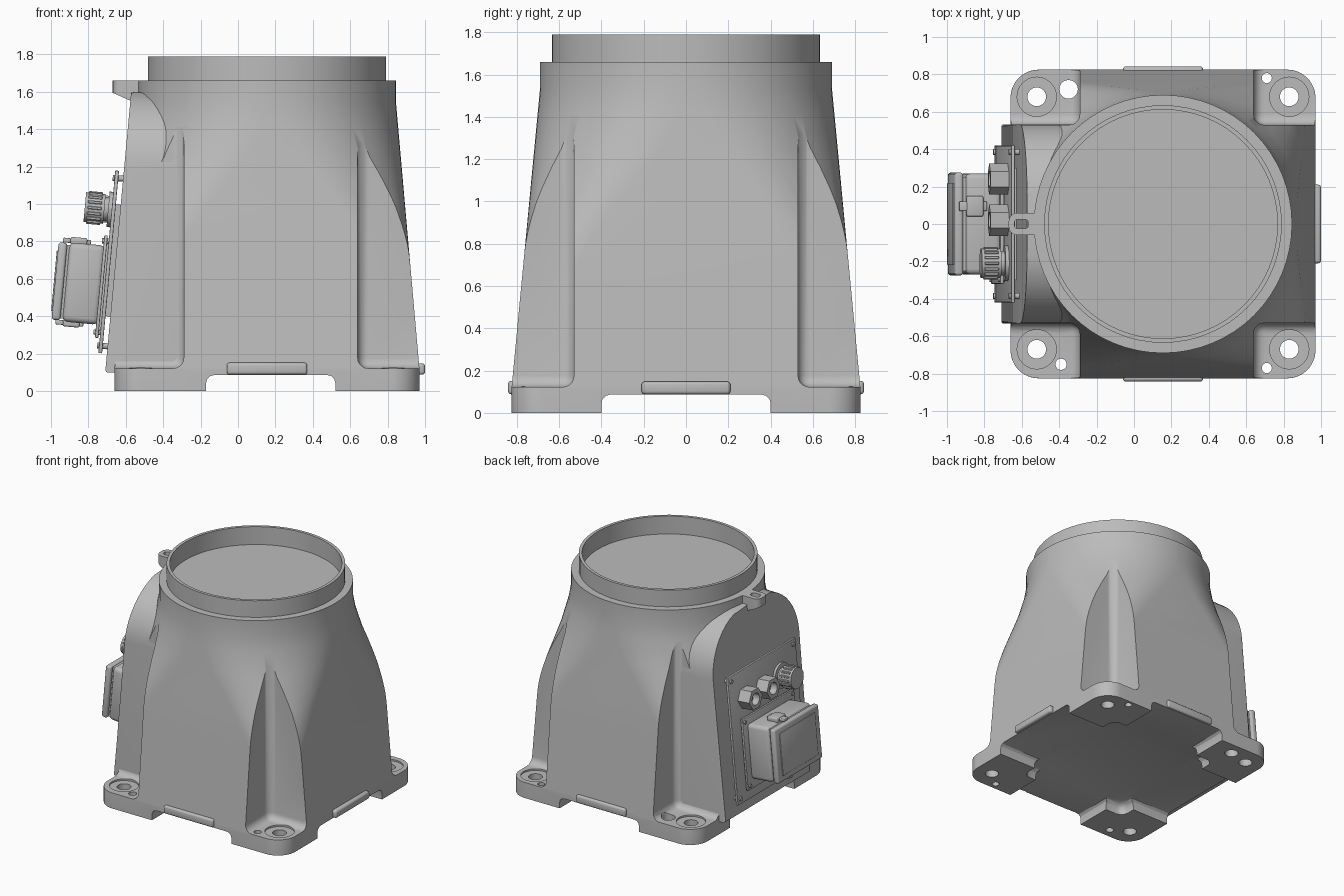
import bpy, bmesh
from math import radians, cos, sin, pi
from mathutils import Matrix, Vector

cube = bpy.data.objects.get("Cube")
if cube:
    bpy.data.objects.remove(cube, do_unlink=True)

grey = bpy.data.materials.new("cast_grey")
grey.use_nodes = True
grey.diffuse_color = (0.5, 0.5, 0.5, 1)
grey.node_tree.nodes["Principled BSDF"].inputs["Base Color"].default_value = (0.5, 0.5, 0.5, 1)

CX = 0.155                                  # axis of the round neck


def finish(bm, name, matrix=None):
    bmesh.ops.recalc_face_normals(bm, faces=bm.faces)
    mesh = bpy.data.meshes.new(name)
    bm.to_mesh(mesh)
    bm.free()
    mesh.materials.append(grey)
    ob = bpy.data.objects.new(name, mesh)
    if matrix:
        ob.matrix_world = matrix
    bpy.context.collection.objects.link(ob)
    return ob


def box(name, x, y, z, bevel=0.0, matrix=None, segments=3):
    bm = bmesh.new()
    size = [b - a for a, b in (x, y, z)]
    mid = [(a + b) / 2 for a, b in (x, y, z)]
    bmesh.ops.create_cube(bm, size=1, matrix=Matrix.Translation(mid) @ Matrix.Diagonal((*size, 1)))
    if bevel:
        bmesh.ops.bevel(bm, geom=bm.edges[:], offset=bevel, segments=segments,
                        profile=0.5, affect='EDGES')
    return finish(bm, name, matrix)


def cylinder(name, base, radius, height, axis='Z', sides=32, matrix=None):
    bm = bmesh.new()
    turn = Matrix.Rotation(pi / 2, 4, 'Y') if axis == 'X' else Matrix()
    bmesh.ops.create_cone(bm, cap_ends=True, segments=sides, radius1=radius, radius2=radius,
                          depth=height, matrix=Matrix.Translation(base) @ turn
                          @ Matrix.Translation((0, 0, height / 2)))
    return finish(bm, name, matrix)


def select_only(ob):
    bpy.ops.object.select_all(action='DESELECT')
    ob.select_set(True)
    bpy.context.view_layer.objects.active = ob


def cut(ob, cutter):
    select_only(ob)
    mod = ob.modifiers.new("cut", 'BOOLEAN')
    mod.operation, mod.solver, mod.object = 'DIFFERENCE', 'EXACT', cutter
    bpy.ops.object.modifier_apply(modifier=mod.name)
    bpy.data.objects.remove(cutter, do_unlink=True)


def rounded_ring(hx, hy, r, steps=16):
    pts = []
    for q, (sx, sy) in enumerate(((1, 1), (-1, 1), (-1, -1), (1, -1))):
        for i in range(steps + 1):
            a = (q + i / steps) * pi / 2
            pts.append((sx * (hx - r) + r * cos(a), sy * (hy - r) + r * sin(a)))
    return pts


# Housing: square foot lofted into a round neck with a spigot and recessed disc
def wall(z, r):
    t = (z - 0.12) / 1.42
    return z, 0.815 - 0.125 * t, 0.825 - 0.135 * t, r


def circle(z, r):
    return z, r, r, r - 0.001


levels = [(0, 0.815, 0.825, 0.15)]
levels += [wall(z, r) for z, r in ((0.12, 0.15), (0.45, 0.18), (0.75, 0.27), (1.0, 0.42),
                                   (1.25, 0.6), (1.42, 0.675))]
levels += [circle(z, r) for z, r in ((1.54, 0.69), (1.66, 0.69), (1.66, 0.635),
                                     (1.79, 0.635), (1.79, 0.612), (1.65, 0.612))]
bm = bmesh.new()
rings = [[bm.verts.new((CX + x, y, z)) for x, y in rounded_ring(hx, hy, r)]
         for z, hx, hy, r in levels]
for low, high in zip(rings, rings[1:]):
    for i in range(len(low)):
        j = (i + 1) % len(low)
        bm.faces.new((low[i], low[j], high[j], high[i]))
bm.faces.new(rings[0])
bm.faces.new(rings[-1])
housing = finish(bm, "housing")

# Corner pockets above the feet
for x in ((-1.4, -0.29), (0.64, 1.5)):
    for y in ((-1.5, -0.53), (0.53, 1.5)):
        cut(housing, box("pocket", x, y, (0.122, 2.2), 0.055, segments=5))

# Raised underside between the feet
cut(housing, box("underside_y", (-0.17, 0.52), (-1.2, 1.2), (-0.4, 0.085), 0.04))
cut(housing, box("underside_x", (-1.2, 1.5), (-0.4, 0.4), (-0.4, 0.086), 0.04))
cut(housing, box("underside_mid", (-0.33, 0.64), (-0.53, 0.53), (-0.4, 0.087), 0.06))

# Mounting holes with shallow counterbores, and dowel holes
for x in (-0.52, 0.83):
    for y in (-0.67, 0.68):
        cut(housing, cylinder("counterbore", (x, y, 0.11), 0.105, 0.1))
        cut(housing, cylinder("bolt_hole", (x, y, -0.1), 0.05, 0.4))
for x, y, r in ((-0.35, 0.72, 0.05), (-0.39, -0.75, 0.03), (0.71, 0.78, 0.027), (0.71, -0.77, 0.027)):
    cut(housing, cylinder("dowel_hole", (x, y, -0.1), r, 0.4, sides=20))

# Small raised pads on the lower edges
box("front_pad", (-0.06, 0.37), (-0.842, -0.78), (0.088, 0.152), 0.015)
box("back_pad", (-0.06, 0.37), (0.78, 0.842), (0.088, 0.152), 0.015)
box("right_pad", (0.92, 1.0), (-0.21, 0.21), (0.088, 0.148), 0.015)

# Arched side block with a leaning face
LEAN = 0.0926
HALF, TOP, ARC = 0.533, 1.6, 0.42
outline = [(-HALF, 0.1), (HALF, 0.1)]
for i in range(25):
    a = pi * i / 24
    side = (HALF - ARC) * (1 if i < 12 else -1 if i > 12 else 0)
    outline.append((side + ARC * cos(a), TOP - ARC + ARC * sin(a)))
bm = bmesh.new()
front = [bm.verts.new((-0.71 + LEAN * (z - 0.1), y, z)) for y, z in outline]
back = [bm.verts.new((-0.2, y, z)) for y, z in outline]
face = bm.faces.new(front)
bm.faces.new(back[::-1])
for i in range(len(front)):
    j = (i + 1) % len(front)
    bm.faces.new((front[i], back[i], back[j], front[j]))
bmesh.ops.bevel(bm, geom=face.edges[:], offset=0.012, segments=2, profile=0.5, affect='EDGES')
finish(bm, "side_block")

# Lug beside the neck with a slot
bm = bmesh.new()
lug_profile = ((-0.67, 1.66), (-0.67, 1.595), (-0.57, 1.55), (-0.48, 1.55), (-0.48, 1.66))
a = [bm.verts.new((x, -0.06, z)) for x, z in lug_profile]
b = [bm.verts.new((x, 0.06, z)) for x, z in lug_profile]
bm.faces.new(a)
bm.faces.new(b[::-1])
for i in range(len(a)):
    j = (i + 1) % len(a)
    bm.faces.new((a[i], b[i], b[j], a[j]))
corner = [e for e in bm.edges if all(v.co.x < -0.66 for v in e.verts)
          and abs(e.verts[0].co.y - e.verts[1].co.y) < 0.01]
bmesh.ops.bevel(bm, geom=corner, offset=0.045, segments=5, profile=0.5, affect='EDGES')
lug = finish(bm, "lug")
cut(lug, box("slot", (-0.64, -0.565), (-0.025, 0.025), (1.4, 1.8), 0.02))

# Frame on the leaning face: local x outward, local z up the slope
up = Vector((LEAN, 0, 1)).normalized()
out = Vector((-up.z, 0, up.x))
FACE = Matrix(((out.x, 0, up.x, -0.71), (0, -1, 0, 0), (out.z, 0, up.z, 0.1), (0, 0, 0, 1)))

# Stacked cover plates with screws
box("cover_plate", (0.026, 0.046), (-0.42, 0.42), (0.1, 1.08), 0.004, FACE)
box("cover_spacer", (-0.01, 0.03), (-0.3, 0.3), (0.3, 0.9), 0, FACE)
box("connector_plate", (0.054, 0.072), (-0.32, 0.32), (0.18, 0.73), 0.004, FACE)
box("plate_gasket", (0.04, 0.056), (-0.28, 0.28), (0.22, 0.69), 0, FACE)
for y in (-1, 1):
    for z in (0.14, 1.04):
        cylinder("cover_screw", (-0.01, 0.385 * y, z), 0.016, 0.066, 'X', 16, FACE)
    for z in (0.21, 0.70):
        cylinder("plate_screw", (0.03, 0.295 * y, z), 0.014, 0.052, 'X', 16, FACE)

# Connector box with lid, rim and latches
box("connector_box", (0.06, 0.255), (-0.27, 0.27), (0.25, 0.675), 0.03, FACE)
box("lid_gasket", (0.24, 0.28), (-0.25, 0.25), (0.265, 0.66), 0, FACE)
box("connector_lid", (0.265, 0.312), (-0.275, 0.275), (0.255, 0.67), 0.015, FACE)
box("lid_panel", (0.3, 0.318), (-0.22, 0.22), (0.3, 0.625), 0.004, FACE)
for z0 in (0.225, 0.665):
    box("latch", (0.16, 0.25), (-0.15, -0.04), (z0, z0 + 0.04), 0.01, FACE)
    box("latch_arm", (0.14, 0.29), (-0.12, -0.07), (z0 + 0.007, z0 + 0.032), 0.006, FACE)

# Two hexagonal cable glands
for y in (-0.24, -0.02):
    gland = cylinder("hex_gland", (0.04, y, 0.87), 0.083, 0.105, 'X', 6, FACE)
    bore = cylinder("bore", (0.09, y, 0.87), 0.045, 0.2, 'X', 24, FACE)
    bpy.context.view_layer.update()
    cut(gland, bore)

# Round threaded connector: flange, neck, ribbed collar
cylinder("round_flange", (0.04, 0.21, 0.87), 0.095, 0.025, 'X', 32, FACE)
cylinder("round_neck", (0.06, 0.21, 0.87), 0.065, 0.13, 'X', 32, FACE)
collar = cylinder("round_collar", (0.085, 0.21, 0.87), 0.08, 0.105, 'X', 32, FACE)
for i in range(16):
    a = pi * i / 8
    box("collar_rib", (0.1, 0.175), (0.202 + 0.08 * cos(a), 0.218 + 0.08 * cos(a)),
        (0.862 + 0.08 * sin(a), 0.878 + 0.08 * sin(a)), 0.003, FACE, 1)
bpy.context.view_layer.update()
cut(collar, cylinder("bore", (0.17, 0.21, 0.87), 0.06, 0.1, 'X', 24, FACE))

# Smooth shading with crisp edges
bpy.ops.object.select_all(action='DESELECT')
for ob in bpy.context.scene.objects:
    if ob.type == 'MESH':
        ob.select_set(True)
bpy.context.view_layer.objects.active = housing
bpy.ops.object.shade_smooth_by_angle(angle=radians(30))
